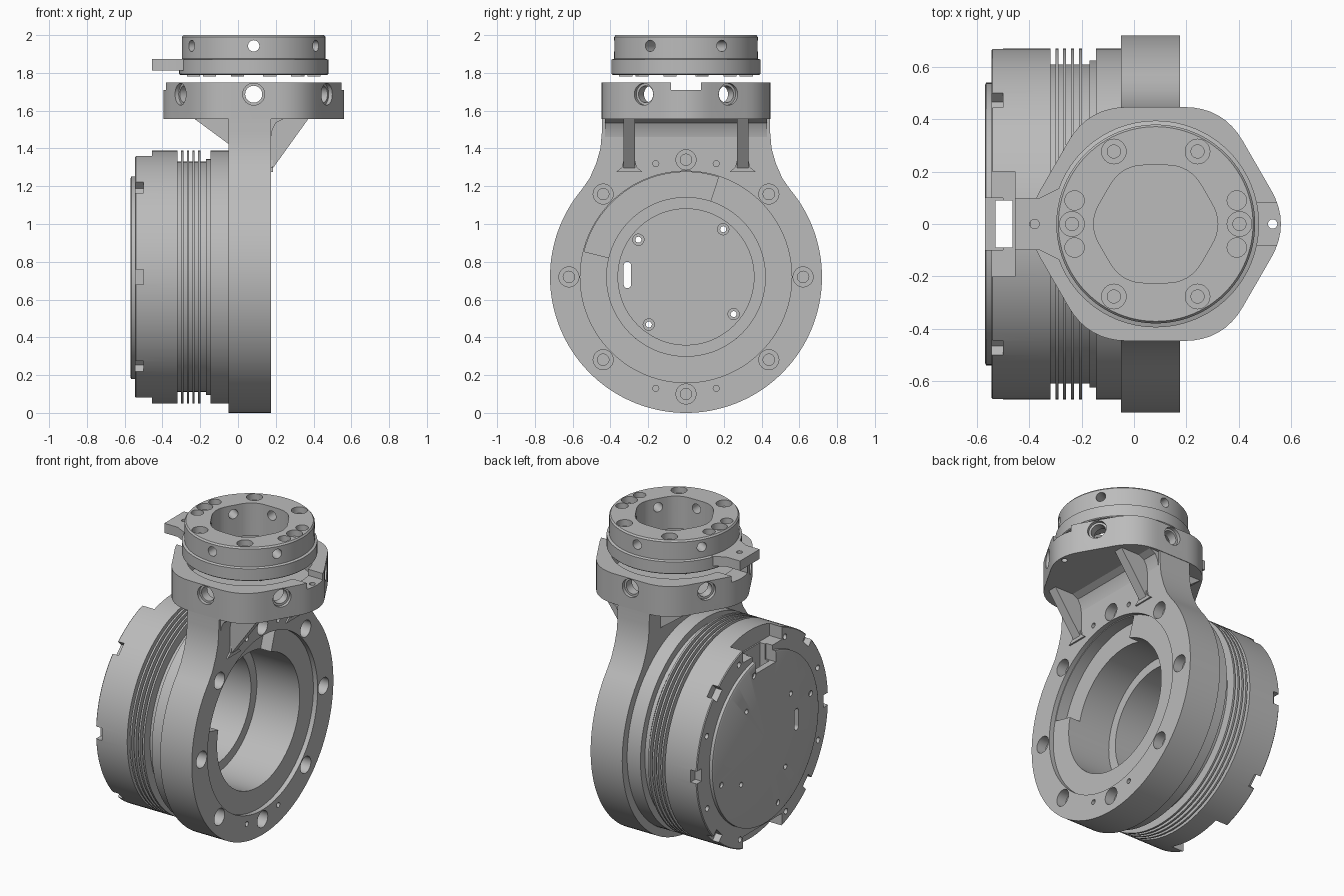
import bpy, bmesh, math
from math import sin, cos, radians, pi
from mathutils import Vector, Matrix

cube = bpy.data.objects.get("Cube")
if cube:
    bpy.data.objects.remove(cube, do_unlink=True)

metal = bpy.data.materials.new("grey_metal")
metal.use_nodes = True
GREY = (0.5, 0.5, 0.5, 1)
metal.diffuse_color = GREY
metal.node_tree.nodes["Principled BSDF"].inputs["Base Color"].default_value = GREY

HUB_Z = 0.72      # height of the horizontal axis
TOP_X = 0.083     # x of the vertical axis


def place(axis, u, v, h):
    return {"x": (h, u, v), "y": (u, h, v), "z": (u, v, h)}[axis]


def prism(bm, pts, lo, hi, axis, turn=None):
    """Extrude a 2D outline along an axis."""
    rings = [[bm.verts.new(place(axis, u, v, h)) for u, v in pts] for h in (lo, hi)]
    bm.faces.new(rings[0])
    bm.faces.new(rings[1])
    for i in range(len(pts)):
        j = (i + 1) % len(pts)
        bm.faces.new((rings[0][i], rings[0][j], rings[1][j], rings[1][i]))
    if turn:
        bmesh.ops.transform(bm, matrix=turn, verts=rings[0] + rings[1])


def box(bm, x, y, z, turn=None):
    prism(bm, [(x[0], y[0]), (x[1], y[0]), (x[1], y[1]), (x[0], y[1])], *z, "z", turn)


def rod(bm, a, b, r, n=32):
    a, b = Vector(a), Vector(b)
    rot = (b - a).to_track_quat("Z", "Y").to_matrix().to_4x4()
    bmesh.ops.create_cone(bm, cap_ends=True, segments=n, radius1=r, radius2=r,
                          depth=(b - a).length, matrix=Matrix.Translation((a + b) / 2) @ rot)


def lathe(bm, profile, axis, centre, closed, n=112):
    """Spin (height, radius) points around an axis."""
    c = Vector(centre)
    vs = [bm.verts.new(Vector(place(axis, 0, r, h)) + c) for h, r in profile]
    pairs = list(zip(vs, vs[1:])) + ([(vs[-1], vs[0])] if closed else [])
    edges = [bm.edges.new(p) for p in pairs]
    bmesh.ops.spin(bm, geom=vs + edges, cent=c, axis=place(axis, 0, 0, 1),
                   angle=2 * pi, steps=n)
    bmesh.ops.remove_doubles(bm, verts=bm.verts[:], dist=1e-5)


def arc(r, a0, a1, n, cu=0, cv=0):
    return [(cu + r * cos(radians(a0 + (a1 - a0) * i / n)),
             cv + r * sin(radians(a0 + (a1 - a0) * i / n))) for i in range(n + 1)]


def round_hex(apothem, cut, n=8):
    """Hexagon with softened corners around the vertical axis."""
    corners = [Vector(p) for p in arc(apothem / cos(pi / 6), 0, 300, 5, TOP_X)]
    pts = []
    for i, c in enumerate(corners):
        p = c + (corners[i - 1] - c).normalized() * cut
        q = c + (corners[(i + 1) % 6] - c).normalized() * cut
        pts += [tuple(p.lerp(c, k / n).lerp(c.lerp(q, k / n), k / n)) for k in range(n + 1)]
    return pts


def finish(bm, name):
    bmesh.ops.recalc_face_normals(bm, faces=bm.faces[:])
    mesh = bpy.data.meshes.new(name)
    bm.to_mesh(mesh)
    bm.free()
    ob = bpy.data.objects.new(name, mesh)
    bpy.context.collection.objects.link(ob)
    mesh.materials.append(metal)
    return ob


def activate(ob):
    bpy.ops.object.select_all(action="DESELECT")
    ob.select_set(True)
    bpy.context.view_layer.objects.active = ob


def carve(ob, bm):
    cutter = finish(bm, "cutter")
    cutter.hide_render = True
    mod = ob.modifiers.new("carve", "BOOLEAN")
    mod.operation, mod.solver, mod.object = "DIFFERENCE", "EXACT", cutter
    mod.use_self = True
    activate(ob)
    bpy.ops.object.modifier_apply(modifier=mod.name)
    bpy.data.objects.remove(cutter, do_unlink=True)


def smooth(ob):
    activate(ob)
    bpy.ops.object.shade_smooth_by_angle(angle=radians(30))


def hub(a, r):
    return r * cos(radians(a)), HUB_Z + r * sin(radians(a))


# Motor housing: finned drum with closed end cover
profile = [(-.57, 0), (-.57, .53), (-.565, .54), (-.545, .54), (-.545, .665), (-.54, .67), (-.32, .67)]
for x in (-.295, -.265, -.235, -.205):
    profile += [(x - .018 if x > -.29 else -.32, .61), (x - .006, .61), (x - .006, .67), (x + .006, .67),
                (x + .006, .61)]
profile += [(-.17, .61), (-.17, .625), (-.145, .625), (-.145, .67), (-.05, .67), (-.05, .42),
            (-.16, .42), (-.16, .36), (-.53, .36), (-.53, 0)]
bm = bmesh.new()
lathe(bm, profile, "x", (0, 0, HUB_Z), False)
housing = finish(bm, "motor_housing")
bm = bmesh.new()
box(bm, (-.53, -.464), (-.09, .09), (-.1, 1.6))            # cable slot
for s in (1, -1):
    zs = sorted((HUB_Z + s * .56, HUB_Z + s * .9))
    box(bm, (-.6, -.455), (-.2, .2), zs)                   # wide rim notch
box(bm, (-.6, -.5), (-.1, .1), (HUB_Z + .46, 1.6))         # cover notch
for a in (0, 45, 135, 180, 225, 315):                      # rim castellations
    turn = Matrix.Translation((0, 0, HUB_Z)) @ Matrix.Rotation(radians(a), 4, "X")
    box(bm, (-.6, -.5), (.62, .75), (-.04, .04), turn)
for a in range(22, 360, 45):                               # rim screws
    y, z = hub(a, .61)
    rod(bm, (-.6, y, z), (-.5, y, z), .018, 16)
for a in (50, 140, 230, 320):                              # cover screws
    y, z = hub(a + 2, .32)
    rod(bm, (-.6, y, z), (-.5, y, z), .016, 16)
    rod(bm, (-.54, y, z), (-.5, y, z), .03, 16)
    y, z = hub(a + 25, .47)
    rod(bm, (-.6, y, z), (-.555, y, z), .018, 16)
slot = arc(.02, 0, 180, 8, -.31, .78) + arc(.02, 180, 360, 8, -.31, .68)
prism(bm, slot, -.6, -.5, "x")
carve(housing, bm)

# Bracket plate: round ring with a neck rising to the flange
neck = [(.51, 1.242), (.476, 1.32), (.453, 1.4), (.446, 1.48), (.444, 1.56)]
outline = arc(.72, 40, -220, 96, 0, HUB_Z)
outline += [(-y, z) for y, z in neck] + neck[::-1]
bm = bmesh.new()
prism(bm, outline, -.05, .175, "x")
plate = finish(bm, "bracket_plate")
bm = bmesh.new()
rod(bm, (-.1, 0, HUB_Z), (.3, 0, HUB_Z), .42, 112)
rod(bm, (.145, 0, HUB_Z), (.3, 0, HUB_Z), .56, 112)
sector = [(0, HUB_Z)] + arc(.555, 72, 166, 40, 0, HUB_Z)
prism(bm, sector, .07, .3, "x")
for a in range(0, 360, 45):
    y, z = hub(a, .62)
    rod(bm, (.03, y, z), (.3, y, z), .03)
    rod(bm, (.11, y, z), (.3, y, z), .053)
for y in (-.16, .16):
    for z in (.13, 1.32):
        rod(bm, (.1, y, z), (.3, y, z), .016, 16)
carve(plate, bm)

# Gussets and fillet under the flange
bm = bmesh.new()
for s in (1, -1):
    ys = sorted((s * .27, s * .33))
    prism(bm, [(.17, 1.275), (.375, 1.56), (.17, 1.56)], *ys, "y")
    prism(bm, [(-.045, 1.42), (-.235, 1.56), (-.045, 1.56)], *ys, "y")
    for e in (-1, 1):                                      # flared rib foot
        flare = [(s * .3, 1.275), (s * .3 + e * .07, 1.275), (s * .3 + e * .04, 1.3), (s * .3 + e * .03, 1.34),
                 (s * .3, 1.34)]
        prism(bm, flare, .17, .185, "x")
prism(bm, [(.17, 1.46), (.175, 1.46), (.182, 1.5), (.2, 1.535), (.25, 1.56), (.17, 1.56)], -.43, .43, "y")
finish(bm, "gussets")

# Hexagonal flange
bm = bmesh.new()
prism(bm, round_hex(.447, .15), 1.555, 1.75, "z")
flange = finish(bm, "hex_flange")
bm = bmesh.new()
rod(bm, (TOP_X, 0, 1.6), (TOP_X, 0, 1.9), .37, 96)
box(bm, (-.6, .8), (-.08, .08), (1.71, 1.9))
rod(bm, (.53, 0, 1.5), (.53, 0, 1.8), .018, 16)
for a in range(30, 360, 60):
    d = Vector((cos(radians(a)), sin(radians(a)), 0))
    c = Vector((TOP_X, 0, 1.687))
    rod(bm, c + d * .3, c + d * .6, .045)
    rod(bm, c + d * .425, c + d * .6, .058)
carve(flange, bm)

# Output ring floating above the flange
bm = bmesh.new()
lathe(bm, [(1.79, .2), (1.79, .39), (1.795, .395), (1.87, .395), (1.875, .38), (1.99, .38), (2, .372), (2, .2)],
      "z", (TOP_X, 0, 0), True, 96)
ring = finish(bm, "output_ring")
bm = bmesh.new()
prism(bm, round_hex(.225, .09), 1.7, 2.1, "z")
for a in range(0, 360, 60):
    x, y = arc(.32, a, a, 1, TOP_X)[0]
    rod(bm, (x, y, 1.85), (x, y, 2.1), .025)
    rod(bm, (x, y, 1.96), (x, y, 2.1), .047)
    d = Vector((cos(radians(a + 30)), sin(radians(a + 30)), 0))
    c = Vector((TOP_X, 0, 1.943))
    rod(bm, c + d * .1, c + d * .5, .03)
for x in (-.31, .31):
    for y in (-.09, .09):
        rod(bm, (TOP_X + x, y, 1.9), (TOP_X + x, y, 2.1), .037)
carve(ring, bm)

# Index tab and small feet on the output ring
bm = bmesh.new()
prism(bm, [(-.455, -.1), (-.36, -.1), (-.28, -.14), (-.28, .14), (-.36, .1), (-.455, .1)], 1.812, 1.874, "z")
tab = finish(bm, "index_tab")
bm = bmesh.new()
rod(bm, (-.38, 0, 1.7), (-.38, 0, 2), .018, 16)
carve(tab, bm)
bm = bmesh.new()
for a in range(15, 360, 60):
    x, y = arc(.33, a, a, 1, TOP_X)[0]
    box(bm, (x - .035, x + .035), (y - .035, y + .035), (1.78, 1.795))
finish(bm, "ring_feet")

for ob in bpy.context.scene.objects:
    if ob.type == "MESH" and metal.name in ob.data.materials:
        smooth(ob)
